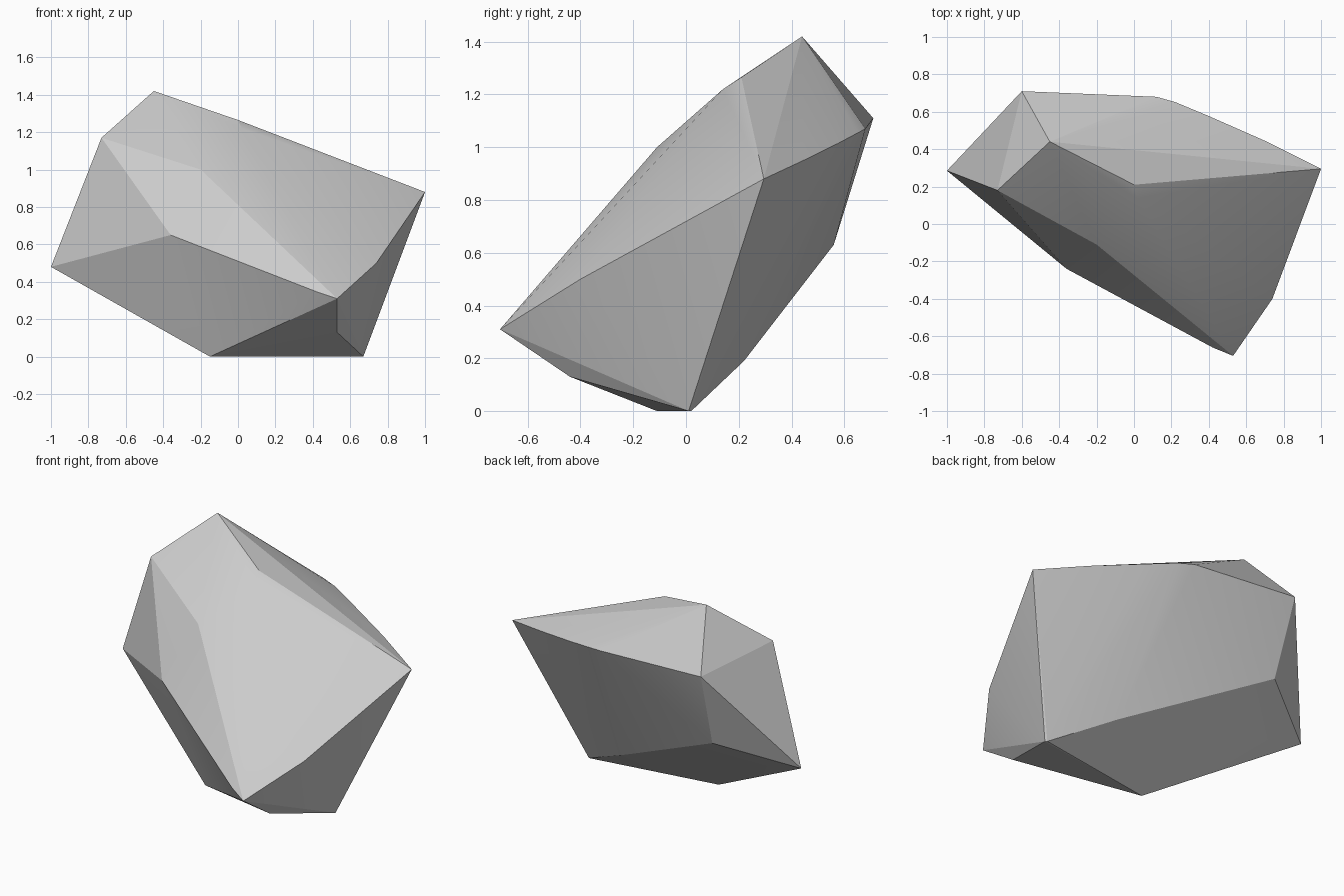
import bpy, bmesh, math

if "Cube" in bpy.data.objects:
    bpy.data.objects.remove(bpy.data.objects["Cube"])

# Corner points of the faceted boulder; the surface is their convex hull
top = [(-.73, .18, 1.17), (-.45, .44, 1.42), (0, .21, 1.265),
       (.02, .14, 1.22), (-.2, -.11, 1.0)]
back = [(-.6, .71, 1.11), (.12, .68, 1.07), (.22, .652, 1.055),
        (.4, .577, 1.015), (.7, .445, .95), (-.575, .56, .63)]
sides = [(-1, .285, .48), (1, .295, .88), (.74, -.4, .5),
         (.53, -.705, .31), (.42, -.66, .347), (-.36, -.24, .65)]
bottom = [(.67, .01, 0), (.66, .02, 0), (-.15, -.11, 0),
          (.53, -.44, .13), (.3, .22, .19)]

bm = bmesh.new()
for p in top + back + sides + bottom:
    bm.verts.new(p)
hull = bmesh.ops.convex_hull(bm, input=bm.verts)
loose = [v for v in bm.verts if not v.link_faces]
bmesh.ops.delete(bm, geom=loose, context='VERTS')
bmesh.ops.recalc_face_normals(bm, faces=bm.faces)

mesh = bpy.data.meshes.new("boulder")
bm.to_mesh(mesh)
bm.free()
boulder = bpy.data.objects.new("boulder", mesh)
bpy.context.collection.objects.link(boulder)

# Soften only the shallow facet edges
bpy.context.view_layer.objects.active = boulder
boulder.select_set(True)
bpy.ops.object.shade_smooth_by_angle(angle=math.radians(12))
